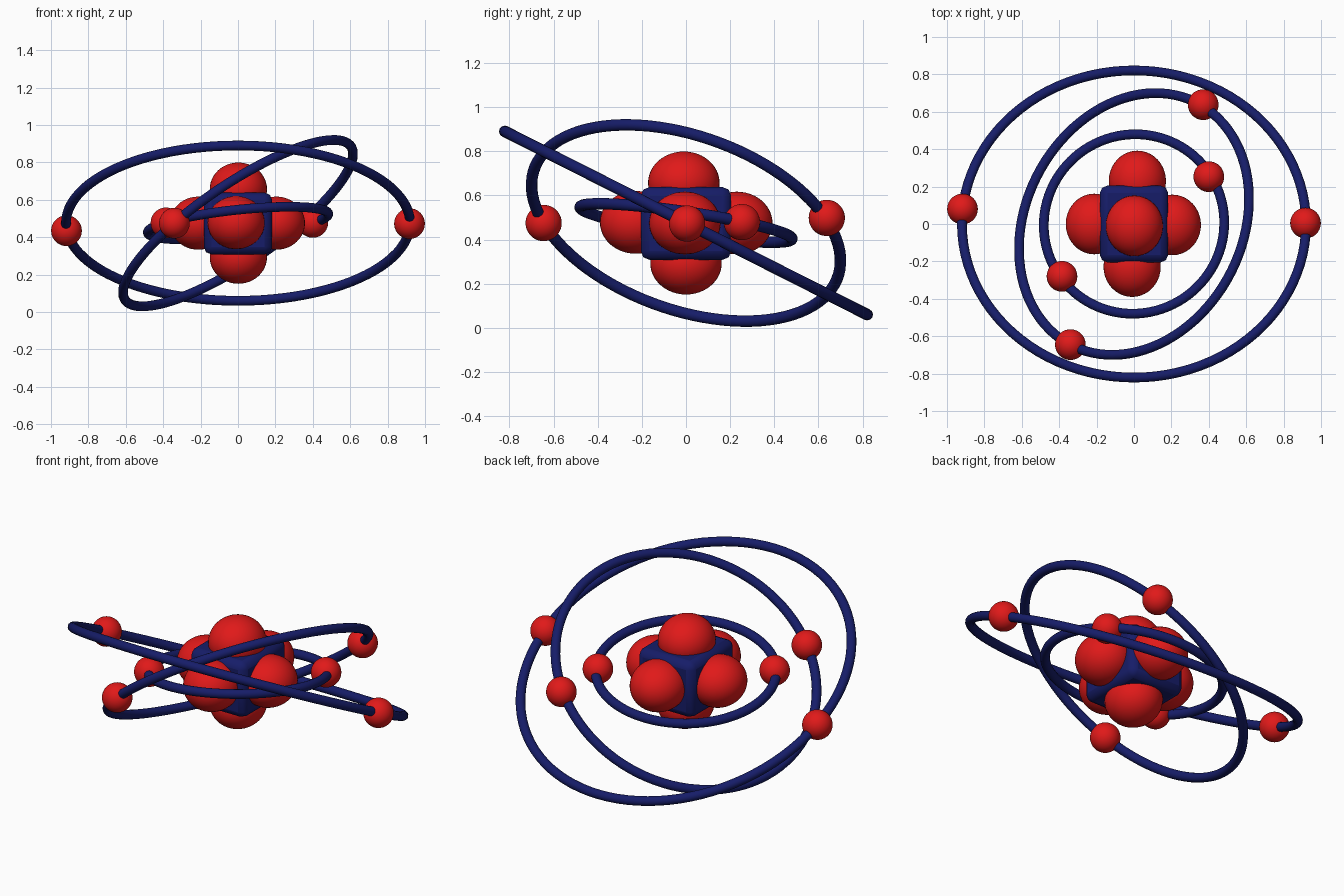
import bpy
from math import pi, sin, cos
from mathutils import Vector

if "Cube" in bpy.data.objects:
    bpy.data.objects.remove(bpy.data.objects["Cube"])

C = Vector((0, 0, 0.475))  # centre of the atom


def material(name, rgb):
    m = bpy.data.materials.new(name)
    m.diffuse_color = (*rgb, 1)
    m.use_nodes = True
    m.node_tree.nodes["Principled BSDF"].inputs["Base Color"].default_value = m.diffuse_color
    return m


RED = material("red", (0.75, 0.01, 0.01))
BLUE = material("navy", (0.008, 0.012, 0.14))


def finish(name, mat):
    ob = bpy.context.object
    ob.name = name
    ob.data.materials.append(mat)
    bpy.ops.object.shade_smooth_by_angle(angle=pi / 5)
    return ob


def ball(name, loc, scale):
    bpy.ops.mesh.primitive_uv_sphere_add(segments=40, ring_count=24, radius=1, location=loc)
    bpy.context.object.scale = scale
    bpy.ops.object.transform_apply(location=False, rotation=False, scale=True)
    return finish(name, RED)


def orbit(name, radius, normal, electrons):
    n = Vector(normal).normalized()
    bpy.ops.mesh.primitive_torus_add(major_radius=radius, minor_radius=0.026,
                                     major_segments=96, minor_segments=16, location=C)
    ob = finish(name + "_orbit", BLUE)
    ob.rotation_mode = 'QUATERNION'
    ob.rotation_quaternion = Vector((0, 0, 1)).rotation_difference(n)
    # electrons lie in the orbit plane
    for i, (x, y) in enumerate(electrons):
        z = C.z - (n.x * x + n.y * y) / n.z
        ball(f"{name}_electron_{i + 1}", (x, y, z), (0.082,) * 3)


# nucleus core: bevelled block
bpy.ops.mesh.primitive_cube_add(size=1, location=(0, 0, 0.473))
core = bpy.context.object
core.scale = (0.365, 0.41, 0.33)
bpy.ops.object.transform_apply(location=False, rotation=False, scale=True)
bev = core.modifiers.new("bevel", 'BEVEL')
bev.width = 0.04
bev.segments = 2
finish("nucleus_core", BLUE)

# six nucleus balls, one per face of the core
for name, loc in {
    "left": (-0.212, 0, 0.475), "right": (0.205, -0.005, 0.475),
    "front": (-0.01, -0.228, 0.478), "back": (0.018, 0.23, 0.475),
    "top": (0.002, -0.01, 0.657), "bottom": (0.002, 0, 0.293),
}.items():
    ball("nucleus_ball_" + name, loc, (0.153, 0.162, 0.142))

# three tilted orbits with two electrons each
orbit("outer", 0.92, (0, 0.451, 0.892), [(-0.917, 0.08), (0.917, 0.005)])
orbit("middle", 0.73, (-0.539, 0.284, 0.793), [(0.37, 0.638), (-0.34, -0.645)])
orbit("inner", 0.485, (-0.105, 0.15, 1), [(0.4, 0.253), (-0.385, -0.28)])
